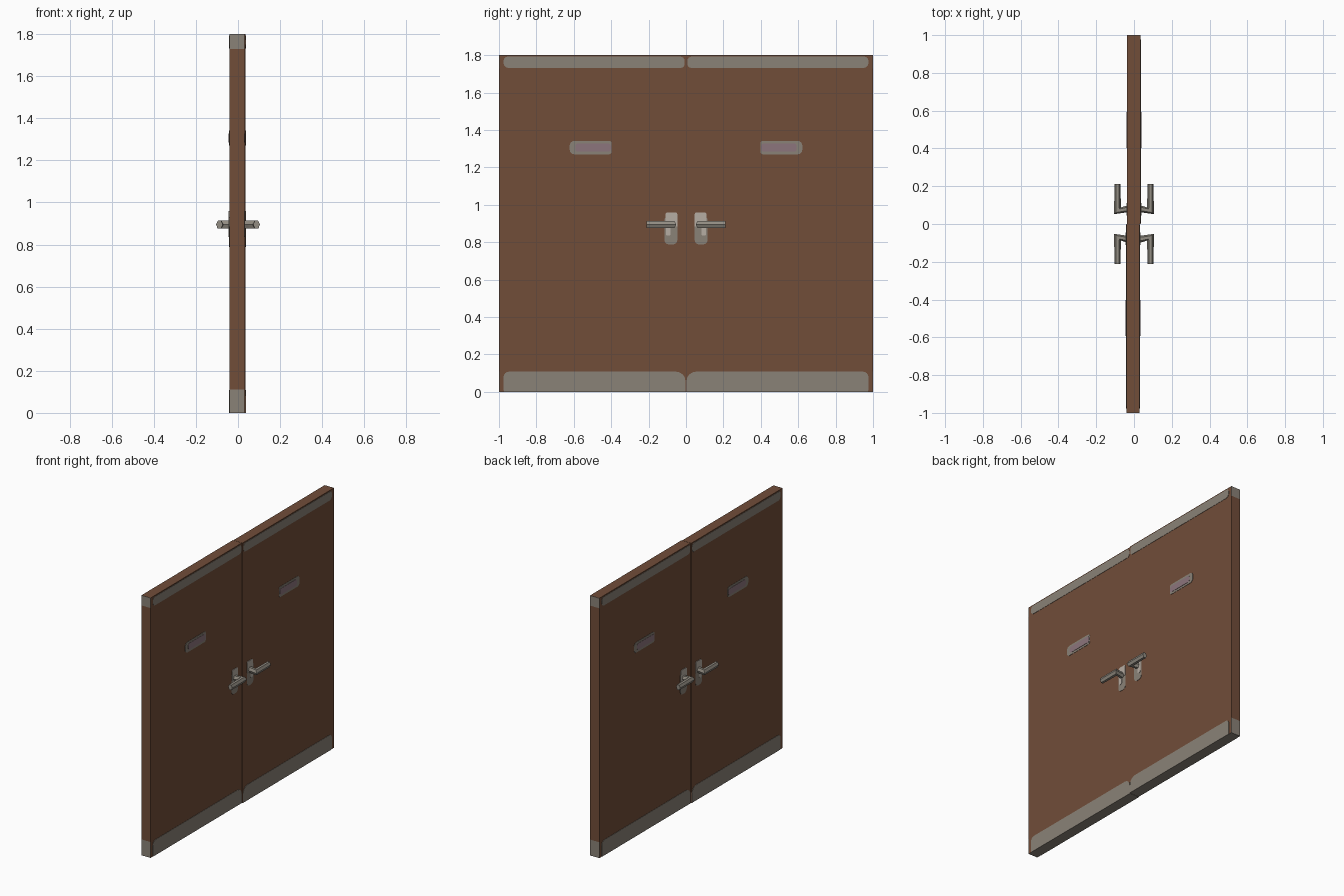
import bpy, bmesh, math

if "Cube" in bpy.data.objects:
    bpy.data.objects.remove(bpy.data.objects["Cube"])


def lin(c):
    c /= 255
    return c / 12.92 if c <= 0.04045 else ((c + 0.055) / 1.055) ** 2.4


def mat(name, r, g, b):
    m = bpy.data.materials.new(name)
    m.diffuse_color = (lin(r), lin(g), lin(b), 1)
    m.use_nodes = True
    m.node_tree.nodes["Principled BSDF"].inputs["Base Color"].default_value = m.diffuse_color
    return m


BROWN = mat("brown wood", 113, 77, 57)
GREY = mat("warm grey", 138, 130, 119)
MAUVE = mat("mauve label", 140, 117, 124)
LIGHT = mat("light metal", 182, 173, 163)
METAL = mat("handle metal", 146, 140, 130)


def finish(name, bm, m):
    bmesh.ops.recalc_face_normals(bm, faces=bm.faces[:])
    me = bpy.data.meshes.new(name)
    bm.to_mesh(me)
    bm.free()
    me.materials.append(m)
    ob = bpy.data.objects.new(name, me)
    bpy.context.collection.objects.link(ob)


def box(name, lo, hi, m):
    bm = bmesh.new()
    bmesh.ops.create_cube(bm, size=1)
    for v in bm.verts:
        v.co = [lo[i] + (v.co[i] + 0.5) * (hi[i] - lo[i]) for i in range(3)]
    finish(name, bm, m)


def plate(name, x0, x1, s, y0, y1, z0, z1, radii, m):
    """Rounded plate facing x; radii: inner-low, outer-low, outer-high, inner-high."""
    pts = []
    corners = [(y0, z0, 1, 1), (y1, z0, -1, 1), (y1, z1, -1, -1), (y0, z1, 1, -1)]
    for i, ((cy, cz, sy, sz), r) in enumerate(zip(corners, radii)):
        steps = 5 if r > 0 else 1
        for k in range(steps):
            a = math.pi + i * math.pi / 2 + k * math.pi / 8
            pts.append((cy + sy * r + r * math.cos(a), cz + sz * r + r * math.sin(a)))
    bm = bmesh.new()
    rings = [[bm.verts.new((x, s * y, z)) for y, z in pts] for x in (x0, x1)]
    bm.faces.new(rings[0])
    bm.faces.new(rings[1])
    n = len(pts)
    for i in range(n):
        j = (i + 1) % n
        bm.faces.new((rings[0][i], rings[0][j], rings[1][j], rings[1][i]))
    finish(name, bm, m)


def lever(name, side, s):
    """Six-sided bar bent once: spindle out of the door, then grip along it."""
    bm = bmesh.new()
    path = [((0.028, 0.080), (0, 0.020)),
            ((0.050, 0.077), (0, 0.017)),
            ((0.087, 0.070), (-0.018, 0.018)),
            ((0.088, 0.211), (-0.016, 0))]
    rings = []
    for (cx, cy), (ax, ay) in path:
        ring = []
        for k in range(6):
            a = k * math.pi / 3
            ring.append(bm.verts.new((side * (cx + ax * math.cos(a)),
                                      s * (cy + ay * math.cos(a)),
                                      0.895 + 0.021 * math.sin(a))))
        rings.append(ring)
    for r0, r1 in zip(rings, rings[1:]):
        for k in range(6):
            j = (k + 1) % 6
            bm.faces.new((r0[k], r0[j], r1[j], r1[k]))
    bm.faces.new(rings[0])
    bm.faces.new(rings[-1])
    finish(name, bm, METAL)


T = 0.002  # thickness of the painted plates
for s, label, xa, xb in ((-1, "left", -0.040, 0.030), (1, "right", -0.036, 0.035)):
    # door leaf
    ya, yb = sorted((s * 0.001, s * (1 - T)))
    box(label + "_leaf", (xa, ya, T), (xb, yb, 1.8), BROWN)
    # kick plate underside and wraps on the outer edge
    box(label + "_underside", (xa, ya, 0), (xb, yb, T), GREY)
    ya, yb = sorted((s * (1 - T), s))
    box(label + "_edge_low", (xa, ya, 0), (xb, yb, 0.11), GREY)
    box(label + "_edge_middle", (xa, ya, 0.11), (xb, yb, 1.73), BROWN)
    box(label + "_edge_high", (xa, ya, 1.73), (xb, yb, 1.8), GREY)
    for side, x, face in ((1, xb, "_front"), (-1, xa, "_rear")):
        n = label + face
        x0, x1, x2 = x - side * 0.001, x + side * T, x + side * 2 * T
        # top and bottom bands
        plate(n + "_kick_band", x0, x1, s, 0.003, 0.976, 0, 0.108,
              (0.0, 0.012, 0.03, 0.05), GREY)
        plate(n + "_top_band", x0, x1, s, 0.008, 0.975, 1.732, 1.792,
              (0.02, 0.025, 0.02, 0.02), GREY)
        # sign plate
        plate(n + "_sign", x0, x1, s, 0.397, 0.622, 1.27, 1.342, (0.015, 0.025, 0.025, 0.015), GREY)
        plate(n + "_sign_label", x0, x2, s, 0.402, 0.592, 1.284, 1.328, (0.015,) * 4, MAUVE)
        # handle back plate and lever
        plate(n + "_handle_plate", x0, x1, s, 0.046, 0.116, 0.788, 0.93,
              (0.025, 0.025, 0.01, 0.01), GREY)
        plate(n + "_handle_plate_top", x0, x2, s, 0.046, 0.110, 0.885, 0.96,
              (0, 0, 0.012, 0.012), LIGHT)
        plate(n + "_lock_plate", x0, x2, s, 0.082, 0.108, 0.835, 0.885, (0.01, 0.01, 0, 0), LIGHT)
        lever(n + "_lever", side, s)
